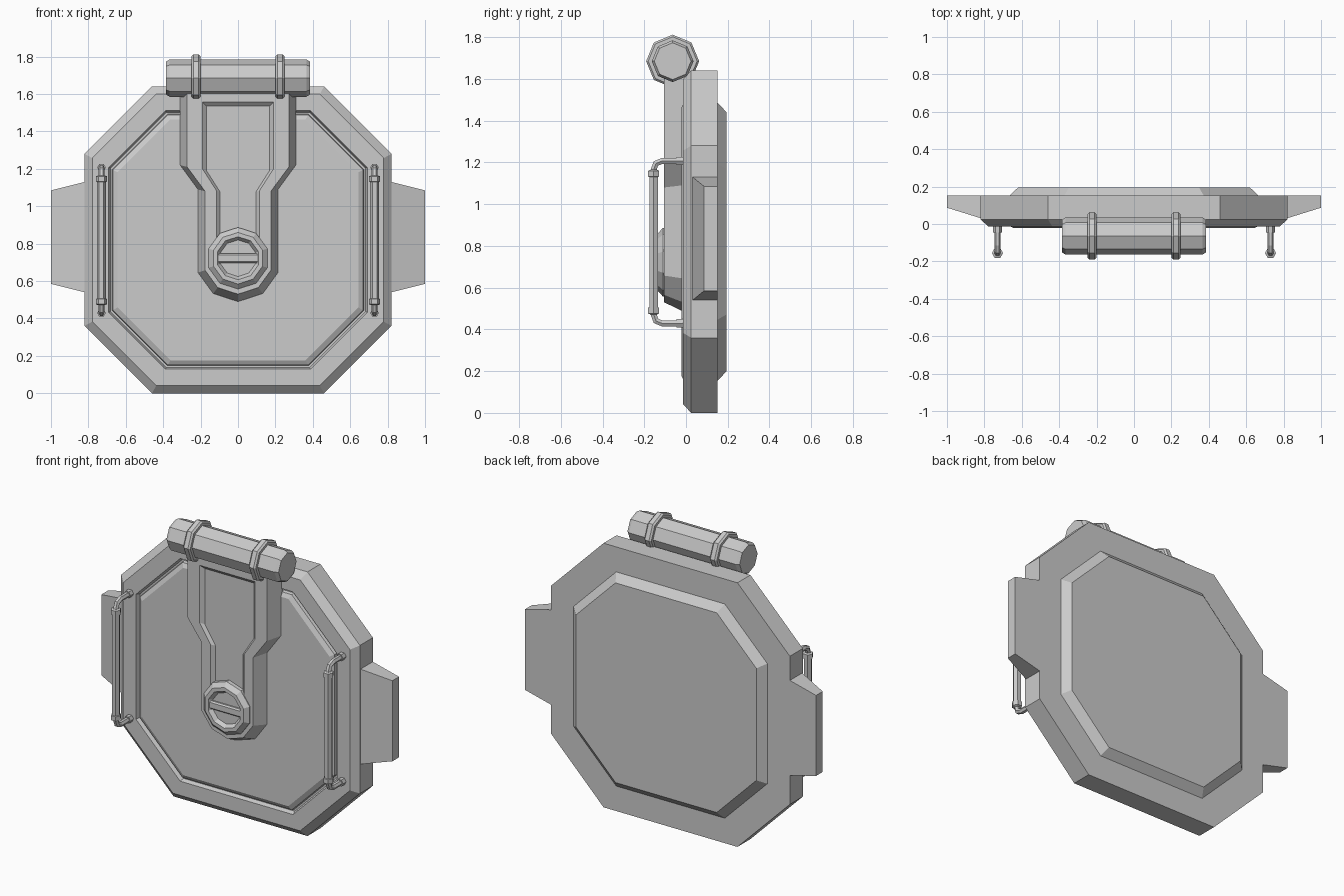
import bpy, bmesh
from math import cos, sin, pi, radians
from mathutils import Vector

if "Cube" in bpy.data.objects:
    bpy.data.objects.remove(bpy.data.objects["Cube"])


def loft(name, rings):
    """Skin a list of equal-length point rings and cap both ends."""
    bm = bmesh.new()
    loops = [[bm.verts.new(p) for p in ring] for ring in rings]
    for a, b in zip(loops, loops[1:]):
        n = len(a)
        for i in range(n):
            j = (i + 1) % n
            bm.faces.new((a[i], a[j], b[j], b[i]))
    bm.faces.new(loops[0][::-1])
    bm.faces.new(loops[-1])
    bmesh.ops.recalc_face_normals(bm, faces=bm.faces)
    me = bpy.data.meshes.new(name)
    bm.to_mesh(me)
    bm.free()
    ob = bpy.data.objects.new(name, me)
    bpy.context.collection.objects.link(ob)
    return ob


def octagon(s, y):
    """Hatch outline scaled by s about its centre."""
    a, b = 0.46 * s, 0.82 * s
    pts = [(a, b), (b, a), (b, -a), (a, -b), (-a, -b), (-b, -a), (-b, a), (-a, b)]
    return [(x, y, 0.82 + z) for x, z in pts]


def arm_outline(top, w, shoulder, neck, r, y):
    """Wide top, narrowing neck, half-decagon end."""
    half = [(w, top), (w, shoulder), (r * cos(radians(18)), neck)]
    half += [(r * cos(radians(d)), 0.715 - r * sin(radians(d))) for d in (18, 54)]
    pts = half + [(0, 0.715 - r)] + [(-x, z) for x, z in reversed(half)]
    return [(x, y, z) for x, z in pts]


def lathe_x(name, profile, y, z, n):
    return loft(name, [[(x, y + r * sin(2 * pi * i / n), z + r * cos(2 * pi * i / n))
                        for i in range(n)] for x, r in profile])


def lathe_y(name, profile, z, n):
    return loft(name, [[(r * sin(2 * pi * i / n), y, z + r * cos(2 * pi * i / n))
                        for i in range(n)] for y, r in profile])


# hatch body: raised back plate, rim, groove and front panel
loft("hatch_body", [octagon(s, y) for s, y in (
    (0.756, 0.195), (0.811, 0.152), (1, 0.152), (1, 0.025), (0.95, -0.014),
    (0.843, -0.014), (0.832, 0.012), (0.82, 0.012), (0.815, -0.008), (0.785, -0.022))])

# side lugs
for side, sx in (("left", -1), ("right", 1)):
    loft(side + "_lug", [[(sx * x, y0, z0), (sx * x, 0.152, z0),
                          (sx * x, 0.152, z1), (sx * x, y0, z1)]
                         for x, y0, z0, z1 in ((0.80, 0.025, 0.535, 1.135),
                                               (1.0, 0.087, 0.585, 1.085))])

# hinge arm with recessed front channel
loft("hinge_arm", [
    arm_outline(1.64, 0.31, 1.22, 1.09, 0.226, 0.0),
    arm_outline(1.64, 0.31, 1.22, 1.09, 0.226, -0.02),
    arm_outline(1.64, 0.272, 1.21, 1.08, 0.185, -0.105),
    arm_outline(1.557, 0.19, 1.20, 1.085, 0.122, -0.105),
    arm_outline(1.535, 0.168, 1.19, 1.075, 0.10, -0.085)])

# hinge barrel and its two bands
HY, HZ = -0.064, 1.685
lathe_x("hinge_barrel", [(-0.385, 0.088), (-0.365, 0.1), (0.365, 0.1), (0.385, 0.088)], HY, HZ, 8)
for side, cx in (("left", -0.225), ("right", 0.225)):
    lathe_x(side + "_hinge_band", [(cx - 0.024, 0.095), (cx - 0.024, 0.117), (cx - 0.014, 0.127),
                                   (cx + 0.014, 0.127), (cx + 0.024, 0.117), (cx + 0.024, 0.095)],
            HY, HZ, 8)

# lock knob with sunken centre and slot bar
lathe_y("lock_knob", [(-0.08, 0.165), (-0.11, 0.165), (-0.135, 0.138),
                      (-0.135, 0.115), (-0.112, 0.098)], 0.722, 10)
loft("lock_bar", [[(-x, y, 0.722 - h), (x, y, 0.722 - h), (x, y, 0.722 + h), (-x, y, 0.722 + h)]
                  for y, x, h in ((-0.10, 0.11, 0.025), (-0.122, 0.11, 0.025), (-0.13, 0.108, 0.017))])

# grab handles: swept hexagonal bar with collars; rows are y, z, bend angle, radius
half = [(0.0, 1.207, 0, 0.023), (-0.045, 1.207, 0, 0.023), (-0.045, 1.207, 0, 0.017),
        (-0.115, 1.207, 0, 0.017), (-0.144, 1.195, 45, 0.017), (-0.155, 1.165, 90, 0.017),
        (-0.155, 1.16, 90, 0.030), (-0.155, 1.132, 90, 0.030), (-0.155, 1.13, 90, 0.024)]
path = half + [(y, 1.636 - z, 180 - a, r) for y, z, a, r in reversed(half)]
for side, hx in (("left", -0.73), ("right", 0.73)):
    rings = []
    for y, z, a, r in path:
        nrm = Vector((0, -sin(radians(a)), cos(radians(a))))
        rings.append([Vector((hx, y, z)) + r * (cos(i * pi / 3) * Vector((1, 0, 0)) + sin(i * pi / 3) * nrm)
                      for i in range(6)])
    loft(side + "_handle", rings)
